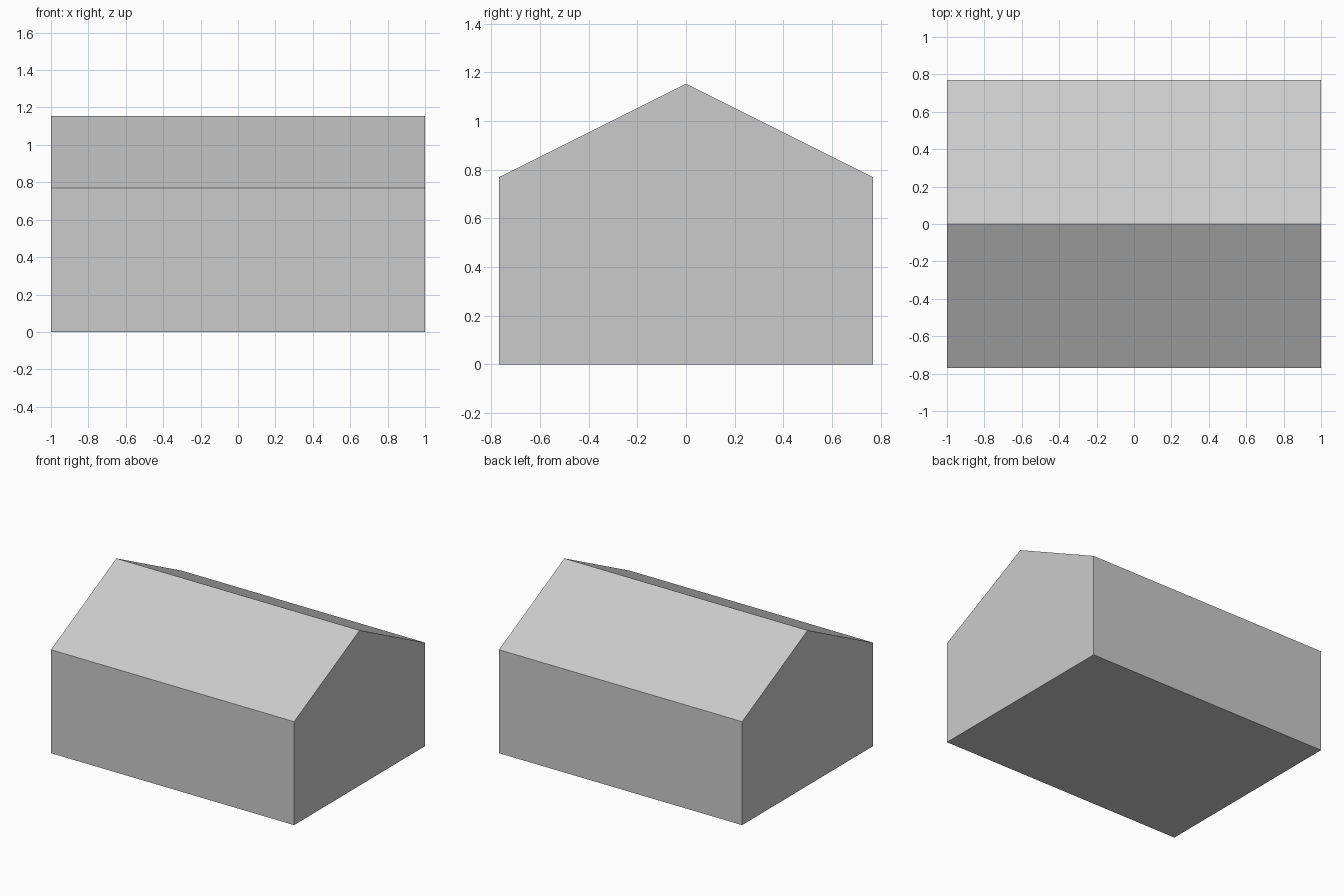
import bpy, bmesh

if "Cube" in bpy.data.objects:
    bpy.data.objects.remove(bpy.data.objects["Cube"])

LENGTH, HALF_DEPTH, EAVE, RIDGE = 2.0, 0.769, 0.769, 1.154

# House body: gable profile in the YZ plane, extruded along X
profile = [(-HALF_DEPTH, 0), (HALF_DEPTH, 0), (HALF_DEPTH, EAVE),
           (0, RIDGE), (-HALF_DEPTH, EAVE)]
bm = bmesh.new()
gable = bm.faces.new([bm.verts.new((-LENGTH / 2, y, z)) for y, z in profile])
ext = bmesh.ops.extrude_face_region(bm, geom=[gable], use_keep_orig=True)
moved = [v for v in ext["geom"] if isinstance(v, bmesh.types.BMVert)]
bmesh.ops.translate(bm, verts=moved, vec=(LENGTH, 0, 0))
bmesh.ops.recalc_face_normals(bm, faces=bm.faces)

mesh = bpy.data.meshes.new("gabled_house")
bm.to_mesh(mesh)
bm.free()
bpy.context.collection.objects.link(bpy.data.objects.new("gabled_house", mesh))
